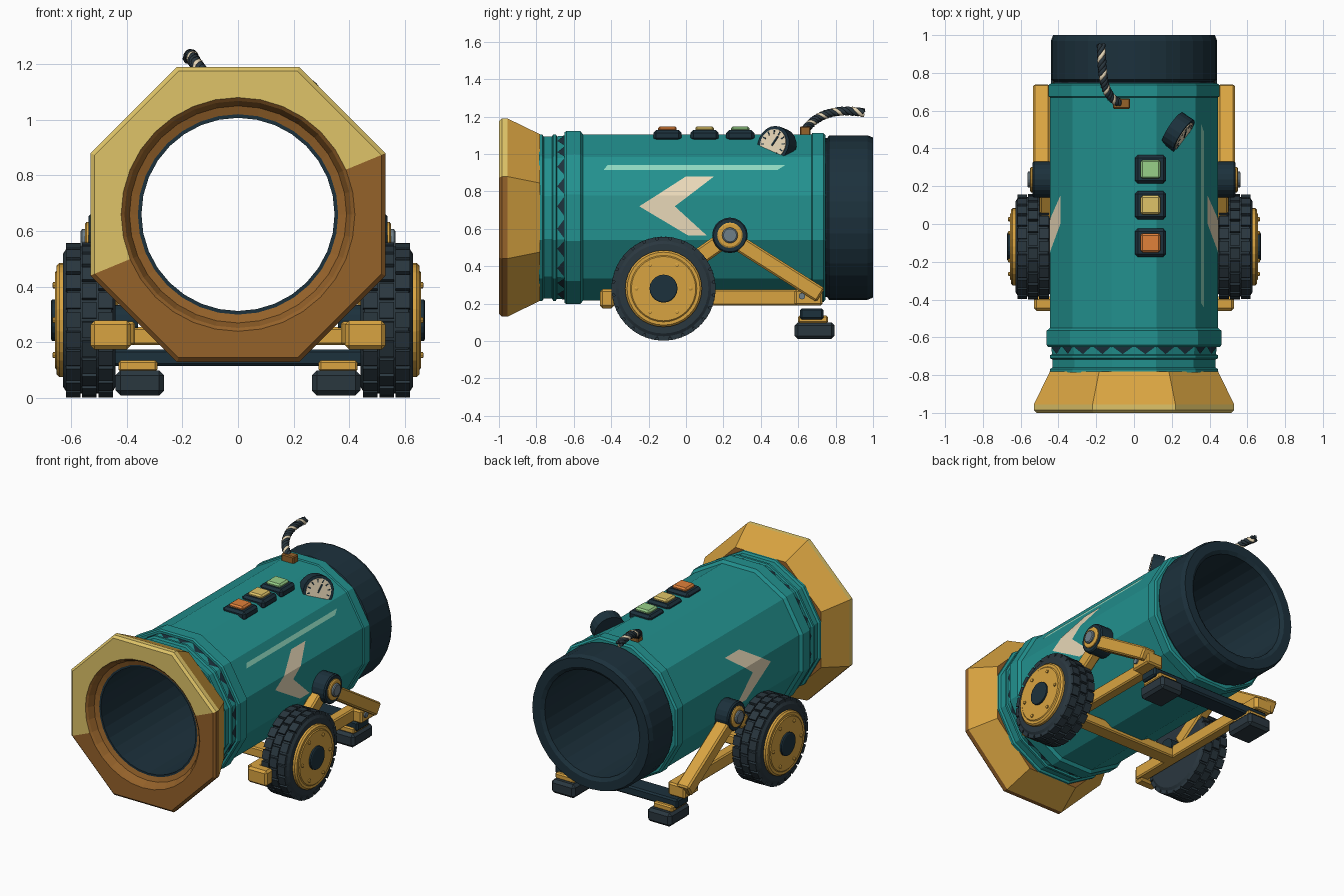
import bpy, bmesh
from math import pi, sin, cos, atan2, hypot
from mathutils import Matrix, Vector

if "Cube" in bpy.data.objects:
    bpy.data.objects.remove(bpy.data.objects["Cube"])

CZ = 0.66  # barrel axis height


def mat(name, hexcol):
    m = bpy.data.materials.new(name)
    rgb = [int(hexcol[i:i + 2], 16) / 255 for i in (0, 2, 4)]
    m.diffuse_color = [c / 12.92 if c < .04 else ((c + .055) / 1.055) ** 2.4 for c in rgb] + [1]
    m.use_nodes = True
    m.node_tree.nodes["Principled BSDF"].inputs["Base Color"].default_value = m.diffuse_color
    return m


TEAL, GOLD, NAVY = mat("teal", "22918f"), mat("gold", "d9a441"), mat("navy", "1c313c")
RUBBER, CREAM, BROWN = mat("rubber", "2a373f"), mat("cream", "e8d8b8"), mat("bronze", "95622a")
PALE, STEEL, SAND = mat("pale_teal", "8fd8c0"), mat("steel", "6f7f88"), mat("sand", "dfc468")
ORANGE, GREEN, DTEAL = mat("orange", "e0813a"), mat("green", "98d088"), mat("dark_teal", "0f4f5a")


def finish(name, bm, mats, mirror=False, bevel=0):
    bmesh.ops.recalc_face_normals(bm, faces=bm.faces)
    me = bpy.data.meshes.new(name)
    bm.to_mesh(me)
    bm.free()
    ob = bpy.data.objects.new(name, me)
    bpy.context.collection.objects.link(ob)
    for m in mats if isinstance(mats, (list, tuple)) else [mats]:
        me.materials.append(m)
    if bevel:
        b = ob.modifiers.new("bevel", 'BEVEL')
        b.width, b.segments = bevel, 1
    if mirror:
        ob.modifiers.new("mirror", 'MIRROR')
    return ob


def lathe(bm, prof, n, axis='Y', c=(0, CZ), off=0.0, closed=False):
    """Profile of (along, radius[, polygon sides]); with sides the radius is the apothem."""
    rings = []
    for a, r, *s in prof:
        ring = []
        for k in range(n):
            t = (k + off) * 2 * pi / n
            rr = r
            if s:
                w = pi / s[0]
                rr = r / cos((t + w + 1e-9) % (2 * w) - w)
            u, v = c[0] + rr * sin(t), c[1] + rr * cos(t)
            ring.append(bm.verts.new((u, a, v) if axis == 'Y' else (a, u, v)))
        rings.append(ring)
    pairs = list(zip(rings, rings[1:]))
    if closed:
        pairs.append((rings[-1], rings[0]))
    else:
        bm.faces.new(rings[0])
        bm.faces.new(rings[-1])
    for p, q in pairs:
        for k in range(n):
            j = (k + 1) % n
            bm.faces.new((p[k], p[j], q[j], q[k]))


def lathe_obj(name, prof, n, mats, mirror=False, **kw):
    bm = bmesh.new()
    lathe(bm, prof, n, **kw)
    return finish(name, bm, mats, mirror)


def box(bm, x0, x1, y0, y1, z0, z1):
    m = Matrix.Translation(((x0 + x1) / 2, (y0 + y1) / 2, (z0 + z1) / 2))
    bmesh.ops.create_cube(bm, size=1, matrix=m @ Matrix.Diagonal((x1 - x0, y1 - y0, z1 - z0, 1)))


def box_obj(name, dims, mats, mirror=False, bevel=0.0):
    bm = bmesh.new()
    box(bm, *dims)
    return finish(name, bm, mats, mirror, bevel)


def beam_obj(name, x0, x1, p, q, h, mats):
    """Sloping bar in the yz plane, mirrored to both sides."""
    d = (q[0] - p[0], q[1] - p[1])
    m = Matrix.Translation(((x0 + x1) / 2, (p[0] + q[0]) / 2, (p[1] + q[1]) / 2)) @ \
        Matrix.Rotation(atan2(d[1], d[0]), 4, 'X') @ Matrix.Diagonal((x1 - x0, hypot(*d), h, 1))
    bm = bmesh.new()
    bmesh.ops.create_cube(bm, size=1, matrix=m)
    return finish(name, bm, mats, True, 0.01)


# Barrel shell with front rings, collar and rear band
A = 1 / cos(pi / 12)
shell = [(-.79, .37), (-.785, .445), (-.768, .445), (-.76, .432), (-.717, .432), (-.71, .445),
         (-.695, .445), (-.69, .434), (-.65, .438), (-.65, .455), (-.64, .463), (-.565, .463),
         (-.55, .444), (.67, .444), (.675, .452), (.735, .452), (.745, .44), (.75, .37)]
lathe_obj("barrel", [(y, r * A) for y, r in shell], 12, TEAL, off=.5, closed=True)

# Rear sleeve and through bore
lathe_obj("rear_sleeve_and_bore", [(.74, .425), (.755, .425), (.765, .44), (.97, .44), (1, .428),
          (1, .37), (.985, .347), (-.94, .347), (-.94, .365), (.74, .365)], 32, NAVY, closed=True)

# Octagonal muzzle with two-tone front
bm = bmesh.new()
lathe(bm, [(-.78, .36), (-.78, .445, 8), (-.955, .53, 8), (-.985, .53, 8), (-1, .515, 8), (-1, .42),
           (-.99, .408), (-.95, .39), (-.94, .36)], 32, closed=True)
bm.normal_update()
for f in bm.faces:
    c = f.calc_center_median()
    if c.y < -.97:
        up = (c.z - CZ) * cos(pi / 8) - c.x * sin(pi / 8) > 0
        f.material_index = 1 if up else 2
    if hypot(c.x, c.z - CZ) < .417:
        f.material_index = 2
finish("muzzle", bm, [GOLD, SAND, BROWN])

# Zigzag triangles in the groove
bm = bmesh.new()
for k in range(12):
    R = Matrix.Translation((0, 0, CZ)) @ Matrix.Rotation(k * pi / 6, 4, 'Y')
    for x in (-.06, .06):
        bm.faces.new([bm.verts.new(R @ Vector(p)) for p in
                      ((x - .05, -.652, .442), (x + .05, -.652, .442), (x, -.689, .438))])
finish("zigzag_band", bm, NAVY)


# Painted chevrons and stripe lying on the barrel facets
def side_x(z):
    d = abs(z - CZ)
    return .448 if d < .12 else .448 - (d - .12) * .58


def decal(name, rows, m, mirror):
    bm = bmesh.new()
    pts = [[bm.verts.new((side_x(z), y, z)) for y in (a, b)] for z, a, b in rows]
    for p, q in zip(pts, pts[1:]):
        bm.faces.new((p[0], p[1], q[1], q[0]))
    finish(name, bm, m, mirror)


decal("chevron", [(.565, .01, .11), (.72, -.25, -.06), (.779, -.157, .018), (.88, 0, .15)], CREAM, True)
decal("side_stripe", [(.915, -.44, .49), (.94, -.42, .53)], PALE, False)

# Wheels: tyre, tread, rim, hub, rivets
W = dict(axis='X', c=(-.12, .28), mirror=True)
lathe_obj("tyre", [(.44, .2), (.44, .24), (.455, .264), (.612, .264), (.628, .24), (.628, .2)], 36, RUBBER, **W)
bm = bmesh.new()
for row in range(3):
    for k in range(24):
        m = Matrix.Translation((.476 + row * .058, -.12, .28)) @ \
            Matrix.Rotation((k + .5 * (row % 2)) * pi / 12, 4, 'X') @ \
            Matrix.Translation((0, 0, .265)) @ Matrix.Diagonal((.052, .058, .024, 1))
        bmesh.ops.create_cube(bm, size=1, matrix=m)
finish("tyre_tread", bm, RUBBER, True)
lathe_obj("wheel_rim", [(.6, .205), (.642, .205), (.652, .195), (.652, .178), (.657, .172), (.657, .06)], 32, GOLD, **W)
lathe_obj("wheel_hub", [(.64, .075), (.668, .075), (.672, .068)], 20, NAVY, **W)
lathe_obj("axle_stub", [(.36, .055), (.45, .055)], 16, NAVY, **W)
bm = bmesh.new()
for k in range(6):
    t = k * pi / 3 + pi / 6
    lathe(bm, [(.65, .011), (.664, .011), (.667, .006)], 8, 'X', (-.12 + .145 * sin(t), .28 + .145 * cos(t)))
finish("wheel_rivets", bm, GOLD, True)

# Carriage frame
box_obj("side_rail", (.37, .44, -.43, .72, .19, .275), GOLD, True, .008)
box_obj("rail_end_block", (.385, .53, -.46, -.385, .175, .278), GOLD, True, .014)
box_obj("axle_beam", (-.4, .4, -.17, -.07, .19, .255), GOLD, False, .008)
beam_obj("rear_arm", .445, .535, (.2, .575), (.72, .245), .085, GOLD)
beam_obj("front_arm", .43, .5, (.25, .575), (-.1, .33), .09, GOLD)
box_obj("arm_foot_block", (.38, .5, .58, .73, .19, .275), GOLD, True, .01)

# Pivot joint and arm bolt
P = dict(axis='X', mirror=True)
lathe_obj("pivot_disc", [(.42, .095), (.53, .095), (.538, .088)], 20, NAVY, c=(.235, .565), **P)
lathe_obj("pivot_ring", [(.53, .068), (.545, .068), (.55, .06)], 20, GOLD, c=(.235, .565), **P)
lathe_obj("pivot_pin", [(.54, .042), (.56, .042), (.565, .035)], 16, STEEL, c=(.235, .565), **P)
lathe_obj("arm_bolt", [(.48, .018), (.51, .018)], 10, STEEL, c=(.62, .24), **P)

# Rear crossbar and feet
box_obj("crossbar", (-.45, .45, .61, .735, .115, .175), NAVY, False, .01)
box_obj("foot_plate", (.29, .43, .6, .76, .095, .135), GOLD, True, .008)
box_obj("foot_pad", (.265, .44, .58, .795, .01, .1), RUBBER, True, .018)

# Control buttons
for y, m, n in ((.29, GREEN, "rear"), (.1, SAND, "middle"), (-.1, ORANGE, "front")):
    box_obj(n + "_button_base", (.005, .17, y - .075, y + .075, 1.07, 1.128), NAVY, False, .015)
    box_obj(n + "_button", (.035, .14, y - .05, y + .05, 1.12, 1.148), m, False, .01)

# Pressure gauge, built facing +z then turned outward
G = Matrix.Translation((.235, .485, 1.045)) @ Vector((.8, -.52, .2)).to_track_quat('Z', 'Y').to_matrix().to_4x4()
for name, r, z0, z1, m in (("gauge_case", .1, -.04, .035, NAVY), ("gauge_face", .082, .02, .039, CREAM)):
    bm = bmesh.new()
    bmesh.ops.create_cone(bm, cap_ends=True, segments=20, radius1=r, radius2=r, depth=z1 - z0,
                          matrix=G @ Matrix.Translation((0, 0, (z0 + z1) / 2)))
    finish(name, bm, m)
bm = bmesh.new()
for k in range(12):
    bmesh.ops.create_cube(bm, size=1, matrix=G @ Matrix.Rotation(k * pi / 6, 4, 'Z') @
                          Matrix.Translation((.066, 0, .039)) @ Matrix.Diagonal((.02, .007, .004, 1)))
bmesh.ops.create_cube(bm, size=1, matrix=G @ Matrix.Rotation(1, 4, 'Z') @
                      Matrix.Translation((.02, 0, .04)) @ Matrix.Diagonal((.06, .01, .004, 1)))
finish("gauge_marks", bm, NAVY)

# Fuse socket and twisted rope
box_obj("fuse_socket", (-.112, -.02, .61, .665, 1.08, 1.148), BROWN, False, .006)
ctrl = [Vector(p) for p in ((-.075, .64, 1.13), (-.17, .68, 1.19), (-.165, .78, 1.255), (-.175, .95, 1.22))]


def path(t):
    s = 1 - t
    return ctrl[0] * s**3 + ctrl[1] * 3 * s * s * t + ctrl[2] * 3 * s * t * t + ctrl[3] * t**3


for i in range(4):
    cu = bpy.data.curves.new("fuse_strand", 'CURVE')
    cu.dimensions, cu.bevel_depth, cu.bevel_resolution, cu.use_fill_caps = '3D', .012, 1, True
    sp = cu.splines.new('POLY')
    sp.points.add(60)
    for k in range(61):
        t = k / 60
        d = (path(t + .01) - path(t - .01)).normalized()
        u = d.cross(Vector((1, 0, 0))).normalized()
        a = t * 8 * pi + i * pi / 2
        sp.points[k].co = (*(path(t) + .013 * (u * cos(a) + d.cross(u) * sin(a))), 1)
    cu.materials.append(CREAM if i == 0 else RUBBER)
    bpy.context.collection.objects.link(bpy.data.objects.new("fuse_strand_%d" % (i + 1), cu))
